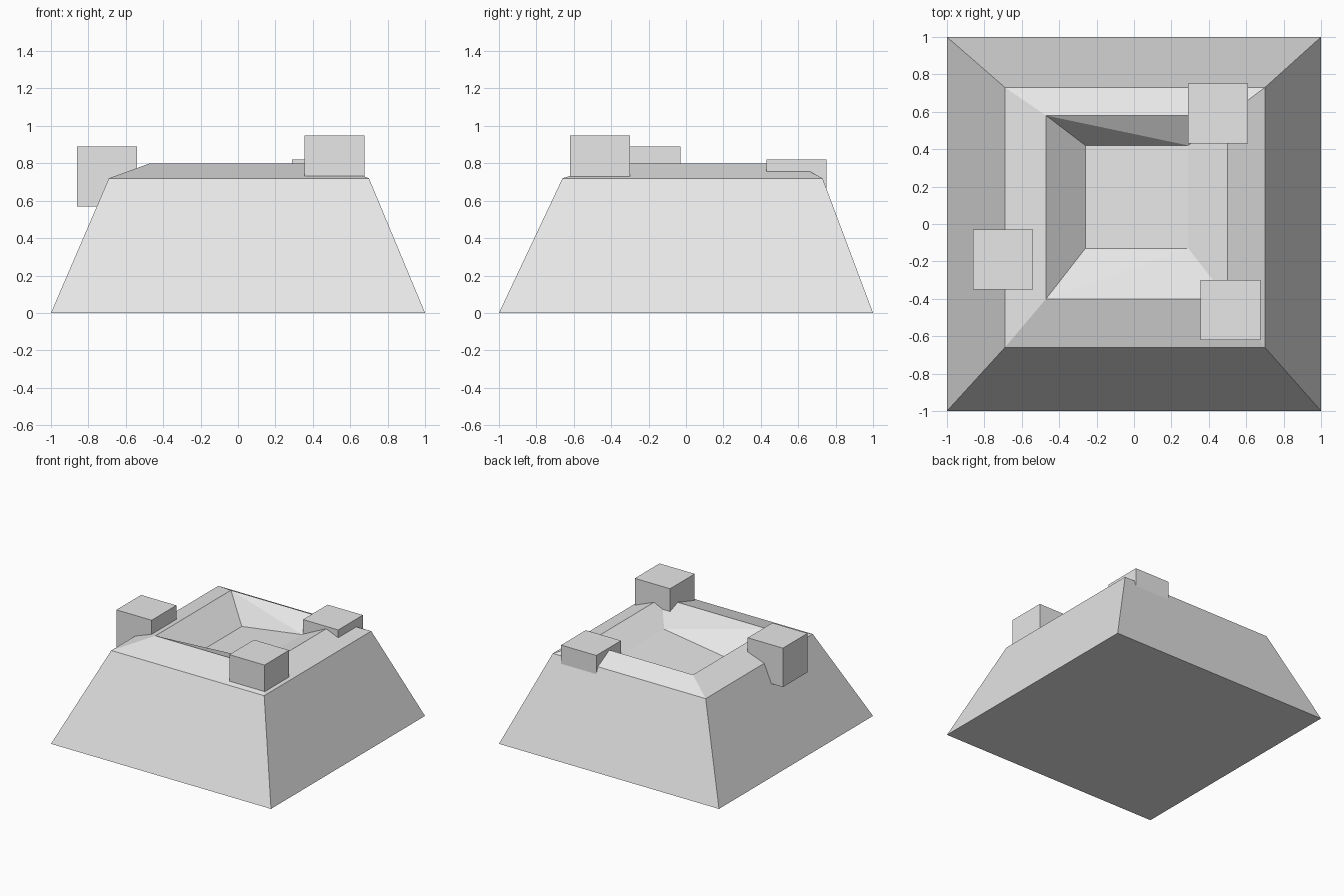
import bpy
import bmesh

cube = bpy.data.objects.get("Cube")
if cube:
    bpy.data.objects.remove(cube, do_unlink=True)

# One plain grey for everything
stone = bpy.data.materials.new("light_grey")
stone.use_nodes = True
GREY = (0.8, 0.8, 0.8, 1)
stone.diffuse_color = GREY
stone.node_tree.nodes["Principled BSDF"].inputs["Base Color"].default_value = GREY


def finish(name, bm):
    mesh = bpy.data.meshes.new(name)
    bmesh.ops.recalc_face_normals(bm, faces=bm.faces)
    bm.to_mesh(mesh)
    bm.free()
    mesh.materials.append(stone)
    obj = bpy.data.objects.new(name, mesh)
    bpy.context.collection.objects.link(obj)
    return obj


# Square rings from the base, over the rim, down to the tilted pit floor:
# x min, x max, y min, y max, z on the low-x side, z on the high-x side
RINGS = [
    (-1, 1, -1, 1, 0, 0),
    (-0.69, 0.70, -0.66, 0.73, 0.72, 0.72),
    (-0.47, 0.50, -0.40, 0.58, 0.80, 0.80),
    (-0.26, 0.29, -0.13, 0.42, 0.62, 0.70),
]
bm = bmesh.new()
loops = []
for x0, x1, y0, y1, zl, zr in RINGS:
    corners = [(x0, y0, zl), (x1, y0, zr), (x1, y1, zr), (x0, y1, zl)]
    loops.append([bm.verts.new(c) for c in corners])
for low, high in zip(loops, loops[1:]):
    for i in range(4):
        j = (i + 1) % 4
        bm.faces.new((low[i], low[j], high[j], high[i]))
bm.faces.new(loops[0][::-1])
bm.faces.new(loops[-1])
# Crease the twisted front and back pit walls
bmesh.ops.connect_verts(bm, verts=[loops[2][0], loops[3][1]])
bmesh.ops.connect_verts(bm, verts=[loops[2][3], loops[3][2]])
finish("hollow_mound", bm)

# Equal cubes half buried around the rim
SIZE = 0.32
for name, centre in {
    "right_block": (-0.70, -0.19, 0.73),
    "front_left_block": (0.515, -0.46, 0.79),
    "back_left_block": (0.45, 0.59, 0.66),
}.items():
    bm = bmesh.new()
    bmesh.ops.create_cube(bm, size=SIZE)
    bmesh.ops.translate(bm, verts=bm.verts, vec=centre)
    finish(name, bm)
